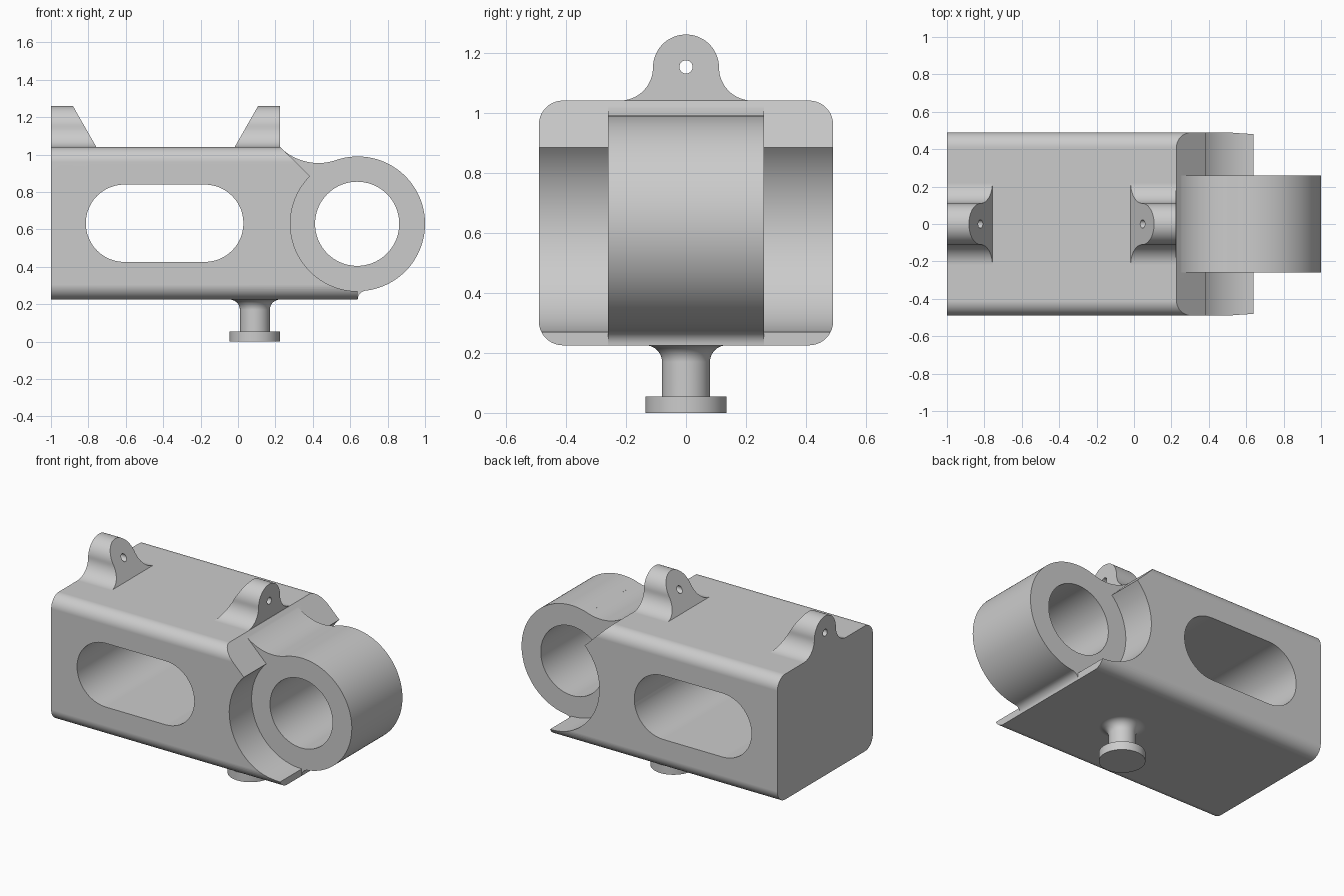
import bpy
import bmesh
from math import radians, cos, sin, atan2, pi

cube = bpy.data.objects.get("Cube")
if cube:
    bpy.data.objects.remove(cube, do_unlink=True)

grey = bpy.data.materials.new("plain grey")
grey.use_nodes = True
colour = (0.6, 0.6, 0.6, 1)
grey.diffuse_color = colour
grey.node_tree.nodes["Principled BSDF"].inputs["Base Color"].default_value = colour


def arc(cu, cv, r, start, end, steps=24):
    """Points on an arc, angles in degrees."""
    angles = [radians(start + (end - start) * i / steps) for i in range(steps + 1)]
    return [(cu + r * cos(a), cv + r * sin(a)) for a in angles]


def finish(name, bm):
    bmesh.ops.remove_doubles(bm, verts=bm.verts, dist=1e-5)
    bmesh.ops.recalc_face_normals(bm, faces=bm.faces)
    mesh = bpy.data.meshes.new(name)
    bm.to_mesh(mesh)
    bm.free()
    mesh.materials.append(grey)
    obj = bpy.data.objects.new(name, mesh)
    bpy.context.collection.objects.link(obj)
    return obj


def prism(name, points, near, far):
    """Solid between two placements of one profile."""
    bm = bmesh.new()
    a = [bm.verts.new(near(u, v)) for u, v in points]
    b = [bm.verts.new(far(u, v)) for u, v in points]
    bm.faces.new(a)
    bm.faces.new(b[::-1])
    for i in range(len(points)):
        j = (i + 1) % len(points)
        bm.faces.new((a[i], b[i], b[j], a[j]))
    return finish(name, bm)


def along_y(name, points, half):
    return prism(name, points, lambda x, z: (x, -half, z), lambda x, z: (x, half, z))


def along_x(name, points, start, end):
    """Ends are functions of height, so they may slope."""
    return prism(name, points, lambda y, z: (start(z), y, z), lambda y, z: (end(z), y, z))


def combine(target, other, operation):
    mod = target.modifiers.new(operation, 'BOOLEAN')
    mod.operation = operation
    mod.solver = 'EXACT'
    mod.object = other
    bpy.context.view_layer.objects.active = target
    bpy.ops.object.modifier_apply(modifier=mod.name)
    bpy.data.objects.remove(other, do_unlink=True)


# Main block with rounded long edges
BOTTOM, TOP, HALF, R = 0.225, 1.04, 0.49, 0.08
section = []
for y, z, start in ((HALF - R, TOP - R, 0), (R - HALF, TOP - R, 90),
                    (R - HALF, BOTTOM + R, 180), (HALF - R, BOTTOM + R, 270)):
    section += arc(y, z, R, start, start + 90, 10)
housing = along_x("housing", section, lambda z: -1, lambda z: 0.64)

# Clearance around the ring
CX, CZ, RING = 0.64, 0.63, 0.36
clearance = [(0.125, 1.14)] + arc(CX, CZ, RING, 135, 270, 40) + [(0.9, 0.27), (0.9, 1.14)]
combine(housing, along_y("clearance_cutter", clearance, 0.7), 'DIFFERENCE')

# Ring lug blended into the block above and below
blend_r, low_r = 0.29, 0.048
bx, bz = 0.225 + blend_r * cos(pi / 4), TOP + blend_r * sin(pi / 4)
top_angle = atan2(bz - CZ, bx - CX) * 180 / pi
lx = CX + low_r
low_angle = atan2(BOTTOM - CZ, lx - CX) * 180 / pi
lug = arc(bx, bz, blend_r, 225, top_angle + 180)
lug += arc(CX, CZ, RING, top_angle, low_angle, 72)
lug += arc(lx, BOTTOM, low_r, low_angle + 180, 180, 8)
lug += [(0.6, 0.235), (0.15, 0.3), (0.15, 1.0)]
combine(housing, along_y("ring_lug", lug, 0.26), 'UNION')

# Ring bore and side slot
bore = arc(CX - 0.003, CZ, 0.225, 0, 360, 72)
combine(housing, along_y("bore_cutter", bore, 0.7), 'DIFFERENCE')
slot = arc(-0.178, 0.633, 0.207, -90, 90) + arc(-0.607, 0.633, 0.207, 90, 270)
combine(housing, along_y("slot_cutter", slot, 0.7), 'DIFFERENCE')

# Two ears with flared feet and sloping inner faces
EAR = 0.11
ear = [(0.22, 1.0)] + arc(0.22, 1.15, EAR, 270, 180, 16) + arc(0, 1.15, EAR, 0, 180, 36)
ear += arc(-0.22, 1.15, EAR, 0, -90, 16) + [(-0.22, 1.0)]
slope = 0.57
for name, outer, inner, lean in (("left_end_ear", -1, -0.757, -slope),
                                 ("ring_end_ear", 0.225, -0.018, slope)):
    part = along_x(name, ear, lambda z: outer, lambda z: inner + lean * (z - TOP))
    combine(housing, part, 'UNION')
pin = arc(0, 1.152, 0.022, 0, 360, 24)
combine(housing, along_x("pin_cutter", pin, lambda z: -1.1, lambda z: 0.4), 'DIFFERENCE')

# Turned foot below the block
outline = [(0, 0), (0.135, 0), (0.135, 0.055), (0.08, 0.055)]
outline += arc(0.135, 0.17, 0.055, 180, 90, 10) + [(0.135, 0.26), (0, 0.26)]
bm = bmesh.new()
verts = [bm.verts.new((0.09 + r, 0, z)) for r, z in outline]
edges = [bm.edges.new(pair) for pair in zip(verts, verts[1:])]
bmesh.ops.spin(bm, geom=verts + edges, cent=(0.09, 0, 0), axis=(0, 0, 1),
               angle=2 * pi, steps=64)
combine(housing, finish("foot", bm), 'UNION')

# Smooth curved faces, keep corners crisp
bpy.ops.object.select_all(action='DESELECT')
housing.select_set(True)
bpy.context.view_layer.objects.active = housing
bpy.ops.object.shade_smooth_by_angle(angle=radians(25))
weighted = housing.modifiers.new("even_shading", 'WEIGHTED_NORMAL')
weighted.keep_sharp = True
